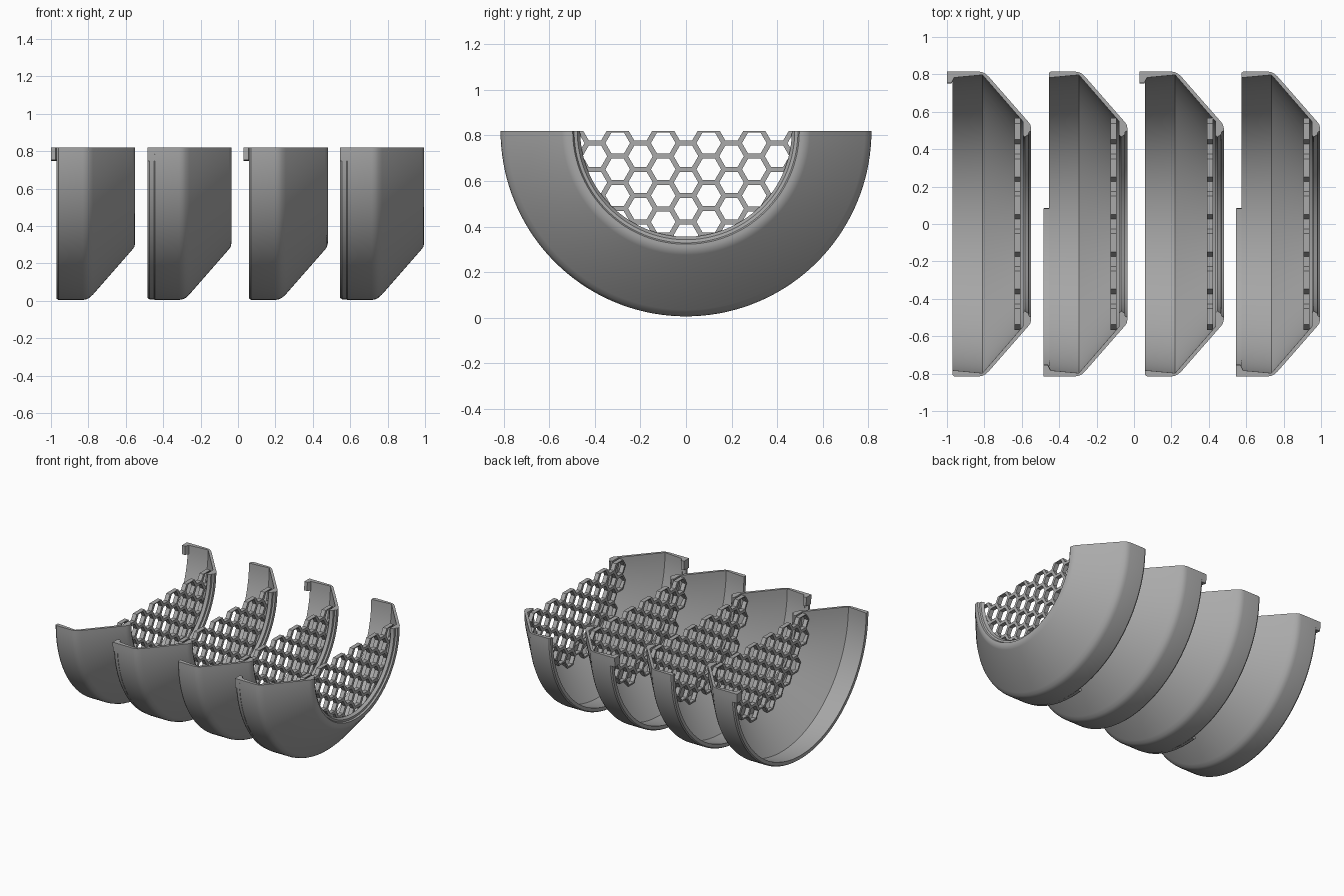
import bpy, bmesh, math
from mathutils import Vector

if "Cube" in bpy.data.objects:
    bpy.data.objects.remove(bpy.data.objects["Cube"])

AXIS_Z = 0.82      # height of the funnel axis and of the flat cut
PITCH = 0.515
FIRST_END = -0.55  # small end of the first funnel

grey = bpy.data.materials.new("mid_grey")
grey.diffuse_color = (0.40, 0.40, 0.40, 1)
grey.use_nodes = True
grey.node_tree.nodes["Principled BSDF"].inputs["Base Color"].default_value = grey.diffuse_color


def finish(bm, name, x, angle):
    bmesh.ops.recalc_face_normals(bm, faces=bm.faces)
    mesh = bpy.data.meshes.new(name)
    bm.to_mesh(mesh)
    bm.free()
    mesh.materials.append(grey)
    obj = bpy.data.objects.new(name, mesh)
    obj.location.x = x
    bpy.context.collection.objects.link(obj)
    bpy.ops.object.select_all(action='DESELECT')
    obj.select_set(True)
    bpy.context.view_layer.objects.active = obj
    if angle:
        bpy.ops.object.shade_smooth_by_angle(angle=math.radians(angle))
    return obj


def revolve(name, x, profile, start, end, steps, smooth=32):
    """Sweep a closed (x, radius) profile around the axis, capping both ends."""
    bm = bmesh.new()
    rings = []
    for i in range(steps + 1):
        a = math.radians(start + (end - start) * i / steps)
        rings.append([bm.verts.new((px, r * math.cos(a), AXIS_Z + r * math.sin(a)))
                      for px, r in profile])
    n = len(profile)
    for a, b in zip(rings, rings[1:]):
        for j in range(n):
            k = (j + 1) % n
            bm.faces.new((a[j], a[k], b[k], b[j]))
    bm.faces.new(rings[0])
    bm.faces.new(rings[-1])
    return finish(bm, name, x, smooth)


def hex_grille(name, x, reach=0.535, cell=0.0667, bar=0.011, depth=0.032):
    """Honeycomb of whole cells inside a half disc, trimmed at the flat cut."""
    bm = bmesh.new()
    row = math.sqrt(3) * cell
    for col in range(-5, 6):
        for k in range(-1, 6):
            y = col * 1.5 * cell
            z = (0.767 if col % 2 else 0.709) - k * row
            if math.hypot(y, z - AXIS_Z) > reach or z > AXIS_Z + 0.02:
                continue
            bm.faces.new([bm.verts.new((0, y + cell * math.cos(i * math.pi / 3),
                                        z + cell * math.sin(i * math.pi / 3)))
                          for i in range(6)])
    bmesh.ops.remove_doubles(bm, verts=bm.verts, dist=0.002)
    cells = list(bm.faces)
    # outer bar, then the shared bars between cells
    bmesh.ops.inset_region(bm, faces=cells, thickness=bar, use_boundary=True,
                           use_even_offset=True, use_outset=True)
    cells = [f for f in bm.faces if len(f.verts) == 6]
    bmesh.ops.inset_individual(bm, faces=cells, thickness=bar, use_even_offset=True)
    bmesh.ops.delete(bm, geom=[f for f in bm.faces if len(f.verts) == 6], context='FACES')
    bmesh.ops.bisect_plane(bm, geom=bm.verts[:] + bm.edges[:] + bm.faces[:],
                           plane_co=(0, 0, AXIS_Z), plane_no=(0, 0, 1), clear_outer=True)
    # give the bars depth along the axis
    ext = bmesh.ops.extrude_face_region(bm, geom=bm.faces[:], use_keep_orig=True)
    moved = [g for g in ext['geom'] if isinstance(g, bmesh.types.BMVert)]
    bmesh.ops.translate(bm, verts=moved, vec=Vector((depth, 0, 0)))
    return finish(bm, name, x, 0)


# funnel wall: rim, rounded shoulder, cone, inward lip, inner faces
shell_profile = [
    (-0.42, 0.808), (-0.41, 0.815), (-0.28, 0.815), (-0.262, 0.812), (-0.245, 0.804),
    (-0.225, 0.786), (-0.014, 0.545), (-0.004, 0.53), (0.0, 0.512), (0.0, 0.498),
    (-0.012, 0.492), (-0.014, 0.478), (-0.034, 0.465), (-0.044, 0.475),
    (-0.044, 0.548), (-0.26, 0.797), (-0.42, 0.782)]
lip_profile = [(-0.45, 0.785), (-0.45, 0.803), (-0.438, 0.812), (-0.415, 0.812), (-0.415, 0.785)]
clip_profile = [(-0.45, 0.755), (-0.45, 0.815), (-0.41, 0.815), (-0.41, 0.785), (-0.425, 0.755)]

for i in range(4):
    end = FIRST_END + PITCH * i
    revolve(f"funnel_shell_{i + 1}", end, shell_profile, 180, 360, 72)
    hex_grille(f"honeycomb_grille_{i + 1}", end - 0.09)
    if i % 2:
        # overlapping rim lip along the front half with a hooked end
        revolve(f"rim_lip_{i + 1}", end, lip_profile, 180, 276, 40)
        revolve(f"front_clip_{i + 1}", end, clip_profile, 180, 185, 3)
    else:
        # hooked clip at the back end of the rim
        revolve(f"back_clip_{i + 1}", end, clip_profile, 355, 360, 3)
